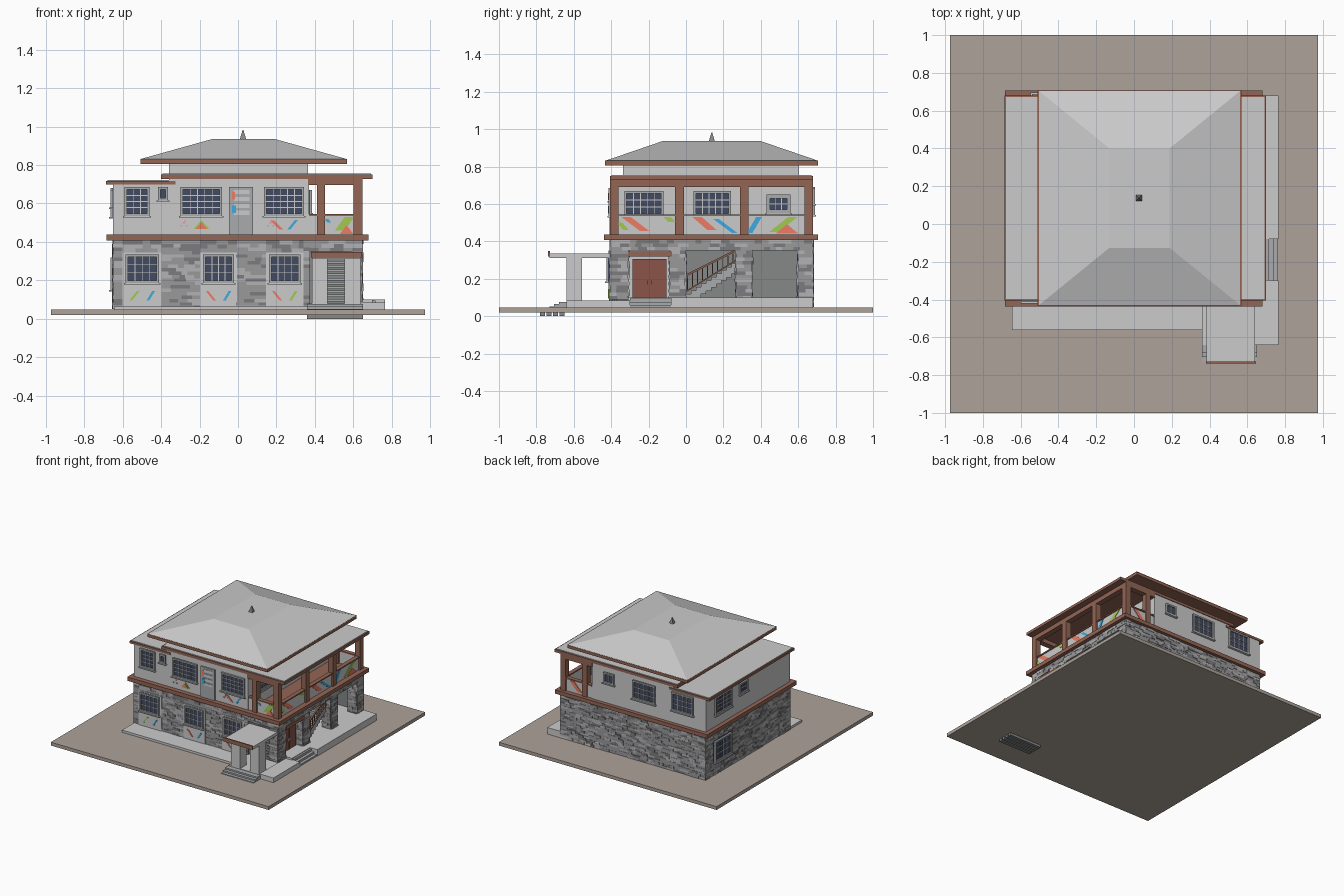
import bpy, bmesh, random
from mathutils import Vector

if "Cube" in bpy.data.objects:
    bpy.data.objects.remove(bpy.data.objects["Cube"])
random.seed(4)

COL = {'grey': None, 'brown': (.29, .13, .09, 1), 'door': (.26, .09, .065, 1), 'ground': (.42, .36, .32, 1),
       'glass': (.055, .07, .12, 1), 'dark': (.24, .25, .25, 1), 's1': (.2, .2, .21, 1), 's2': (.32, .32, .33, 1),
       's3': (.45, .45, .46, 1), 'orange': (.85, .2, .13, 1), 'blue': (.05, .4, .75, 1),
       'green': (.35, .6, .08, 1), 'pink': (.85, .25, .4, 1), 'frame': (.4, .41, .42, 1)}
MATS = {}


def mat(c):
    if c not in MATS:
        MATS[c] = bpy.data.materials.new(c)
        MATS[c].diffuse_color = COL[c] or (.8, .8, .8, 1)
    return MATS[c]


def place(side, plane, u, v, d):
    """Point at (u, v) on a wall, pushed outward by d."""
    return Vector({'front': (u, plane - d, v), 'back': (u, plane + d, v),
                   'right': (plane + d, u, v), 'left': (plane - d, u, v), 'up': (u, v, plane + d)}[side])


def build(name, prisms):
    """One object from prisms (side, plane, outline points, depth0, depth1, colour)."""
    bm = bmesh.new()
    used = []
    for side, plane, pts, d0, d1, c in prisms:
        if c not in used:
            used.append(c)
        a = [bm.verts.new(place(side, plane, u, v, d0)) for u, v in pts]
        b = [bm.verts.new(place(side, plane, u, v, d1)) for u, v in pts]
        n = len(pts)
        fs = [bm.faces.new(a[::-1]), bm.faces.new(b)]
        fs += [bm.faces.new((a[i], a[(i + 1) % n], b[(i + 1) % n], b[i])) for i in range(n)]
        for f in fs:
            f.material_index = used.index(c)
    bmesh.ops.recalc_face_normals(bm, faces=bm.faces)
    me = bpy.data.meshes.new(name)
    bm.to_mesh(me)
    bm.free()
    if used != ['grey']:
        for c in used:
            me.materials.append(mat(c))
    ob = bpy.data.objects.new(name, me)
    bpy.context.collection.objects.link(ob)
    return ob


def rect(u0, u1, v0, v1):
    return [(u0, v0), (u1, v0), (u1, v1), (u0, v1)]


def panel(side, plane, u0, u1, v0, v1, d0, d1, c='grey'):
    return (side, plane, rect(u0, u1, v0, v1), d0, d1, c)


def box(x0, x1, y0, y1, z0, z1, c='grey'):
    return ('up', 0, rect(x0, x1, y0, y1), z0, z1, c)


def window(name, side, plane, u0, u1, v0, v1, nu, nv, b=.013):
    p = [panel(side, plane, u0, u1, v0, v1, -.01, .004, 'glass')]
    for r in ((u0, u1, v1 - b, v1), (u0, u1, v0, v0 + b), (u0, u0 + b, v0 + b, v1 - b), (u1 - b, u1, v0 + b, v1 - b)):
        p.append(panel(side, plane, *r, -.01, .014, 'frame'))
    p.append(panel(side, plane, u0 - .008, u1 + .008, v0 - .008, v0, -.01, .02, 'grey'))
    for i in range(1, nu):
        u = u0 + b + (u1 - u0 - 2 * b) * i / nu
        p.append(panel(side, plane, u - .002, u + .002, v0 + b, v1 - b, 0, .009, 'grey'))
    for i in range(1, nv):
        v = v0 + b + (v1 - v0 - 2 * b) * i / nv
        p.append(panel(side, plane, u0 + b, u1 - b, v - .002, v + .002, 0, .008, 'grey'))
    build(name, p)


def bricks(side, plane, u0, u1, v0, v1):
    out, rows = [], max(1, round((v1 - v0) / .018))
    h = (v1 - v0) / rows
    for r in range(rows):
        u = u0
        while u < u1 - .001:
            e = u + random.uniform(.03, .07)
            e = u1 if e > u1 - .02 else e
            out.append(panel(side, plane, u, e, v0 + r * h, v0 + (r + 1) * h, -.004,
                             random.uniform(.004, .01), random.choice(('s1', 's2', 's2', 's3'))))
            u = e
    return out


def stripe(side, plane, u0, v0, u1, v1, w, c):
    return (side, plane, [(u0 - w / 2, v0), (u0 + w / 2, v0), (u1 + w / 2, v1), (u1 - w / 2, v1)], 0, .004, c)


def tri(side, plane, u, v, w, h, c, d=.004):
    return (side, plane, [(u - w / 2, v), (u + w / 2, v), (u, v + h)], 0, d, c)


# Ground, plinths and steps
build('ground_slab', [box(-.974, .974, -1, 1, .02, .047, 'ground')])
build('front_plinth', [box(-.645, .36, -.56, -.39, .047, .065), box(.36, .65, -.64, -.39, .047, .08)])
build('side_plinth', [box(.3, .765, -.01, .68, .047, .1), box(.3, .7, -.31, -.01, .047, .1),
                      box(.7, .765, -.08, -.01, .047, .1), box(.64, .765, -.64, -.3, .047, .085)])
build('side_steps', [box(.69, .715 + i * .023, -.3, -.08, .047, .095 - i * .018, 'frame') for i in range(3)])
build('front_steps', [box(.36, .65, -.68 - i * .025, -.63, .047, .076 - i * .012, 'frame') for i in range(3)])
build('sunken_steps', [box(.36, .65, -.78 + i * .035, -.755 + i * .035, 0, .025, 'dark') for i in range(4)])

# Lower storey core and stone cladding
build('lower_walls', [box(-.645, .37, -.398, .675, .047, .41, 'dark'), box(.36, .645, .65, .675, .047, .41, 'dark'),
                      box(.36, .6, -.385, -.37, .08, .41, 'dark')])
st = []
for a, b in ((-.65, -.6), (-.397, -.198), (-.005, .146), (.34, .375)):
    st += bricks('front', -.4, a, b, .05, .407)
for a, b in ((-.6, -.397), (-.198, -.005), (.146, .34)):
    st += bricks('front', -.4, a, b, .345, .407)
st += bricks('back', .675, -.65, .65, .05, .407)
for a, b, c, d in ((-.4, .34, .05, .407), (.58, .68, .05, .407), (.34, .58, .05, .14), (.34, .58, .33, .407)):
    st += bricks('left', -.645, a, b, c, d)
build('stone_cladding', st)
st = [box(.6, .642, -.4, .675, .35, .41, 's2'), box(.37, .642, -.4, -.36, .35, .41, 's2')]
for a, b in ((-.405, -.31), (-.085, -.005), (.27, .35), (.6, .675)):
    st += [box(.565, .642, a, b, .09, .41, 's2')] + bricks('right', .642, a, b, .09, .35)
    st += bricks('front', a, .565, .642, .09, .35) + bricks('back', b, .565, .642, .09, .35)
st += bricks('right', .642, -.405, .675, .35, .407) + bricks('front', -.4, .37, .645, .35, .407)
build('stone_columns', st)

# Lower front window bays with painted stripes
F = -.412
for i, (a, b, c1, c2) in enumerate(((-.6, -.397, 'green', 'blue'), (-.198, -.005, 'orange', 'blue'),
                                    (.146, .34, 'orange', 'green'))):
    build('bay_panel', [panel('front', -.4, a, b, .065, .345, -.01, .012)])
    window('lower_window', 'front', F, a + .015, b - .015, .185, .335, 4, 3)
    m, s = (a + b) / 2, (.02, -.02, -.02)[i]
    build('bay_stripes', [stripe('front', F, m - .04 - s, .095, m - .04 + s, .145, .014, c1),
                          stripe('front', F, m + .03, .095, m + .06, .145, .014, c2)])
window('left_lower_window', 'left', -.65, .355, .565, .15, .32, 4, 3)

# Side entrance door
build('side_entrance', [box(.53, .58, -.31, -.085, .1, .35), box(.575, .652, -.31, -.075, .318, .345, 'brown'),
                        box(.57, .592, -.285, -.105, .1, .305, 'door'), box(.59, .596, -.196, -.194, .1, .305, 's1'),
                        box(.59, .602, -.208, -.203, .17, .19), box(.59, .602, -.187, -.182, .17, .19)])

# Outside stair with railing
N = 10
build('stair', [box(.48, .6, i * .027, (i + 1) * .027, .1 + max(0, i - 2) * .018, .12 + i * .018, 'frame') for i in range(N)])
rail = [('right', .6, [(-.005, .21), (.275, .35), (.275, .362), (-.005, .222)], 0, .012, 'brown'),
        ('right', .6, [(-.005, .125), (.275, .3), (.275, .308), (-.005, .133)], 0, .012, 'brown')]
rail += [panel('right', .6, .005 + i * .027, .01 + i * .027, .135 + i * .017, .214 + i * .0135, .002, .008, 'brown') for i in range(N)]
build('stair_railing', rail)

# Front porch
build('porch_canopy', [box(.384, .64, -.73, -.4, .312, .335), box(.38, .645, -.738, -.728, .318, .348, 'brown')])
build('porch_columns', [box(.385, .465, -.64, -.556, .07, .312), box(.555, .638, -.64, -.556, .07, .312)])
build('slatted_door', [box(.45, .57, -.395, -.38, .08, .33, 'dark')] +
      [box(.455, .565, -.404, -.39, .09 + i * .022, .103 + i * .022, 'frame') for i in range(11)])

# Floor band and upper storey walls
build('floor_band', [box(-.684, .679, -.438, .706, .407, .438, 'brown')])
build('upper_walls', [box(-.65, -.33, -.4, .675, .438, .7), box(-.36, .37, -.4, .675, .438, .73),
                      box(-.36, .365, -.337, .604, .73, .806)])
for a, b, n, m, v in ((-.59, -.46, 3, 4, .535), (-.417, -.365, 1, 1, .615), (-.3, -.083, 5, 4, .535), (.136, .344, 5, 4, .535)):
    window('upper_front_window', 'front', -.4, a, b, v, .685, n, m)
build('balcony_door', [panel('front', -.4, -.047, .078, .438, .685, 0, .01, 'frame')] +
      [panel('front', -.4, -.02, .06, .54 + i * .036, .562 + i * .036, 0, .014) for i in range(4)] +
      [panel('front', -.41, -.03, -.01, .55, .59, 0, .006, 'blue'), panel('front', -.41, -.03, -.015, .62, .66, 0, .006, 'orange')])
for a, b, v0, v1, n, m in ((-.33, -.12, .535, .67, 5, 3), (.04, .24, .535, .67, 5, 3), (.43, .56, .55, .65, 3, 2)):
    window('terrace_window', 'right', .37, a, b, v0, v1, n, m, .02 if n == 3 else .013)
for a, b, v0, n in ((.165, .26, .6, 2), (-.2, 0, .54, 4), (-.54, -.35, .54, 4)):
    window('back_window', 'back', .675, a, b, v0, .69 if n == 4 else .685, n, n - 1)
window('left_upper_window', 'left', -.65, .355, .565, .53, .68, 4, 4)
window('left_small_window', 'left', -.65, .15, .25, .58, .67, 2, 2)

# Wall art below the upper front windows
A = -.4
build('front_wall_art', [tri('front', A, -.19, .468, .08, .045, 'green'), tri('front', A, -.19, .468, .055, .035, 'orange', .007),
                         stripe('front', A, .18, .51, .225, .465, .02, 'orange'), stripe('front', A, .265, .465, .305, .515, .016, 'blue')] +
      [panel('front', A, u + du, u + du + .008, v, v + .008, 0, .004, 'pink')
       for u in (-.3, .15) for du, v in ((0, .48), (.015, .495), (.03, .48), (.022, .505))])

# Terrace columns, beams and parapets
tc = [box(.602, .647, a, a + .046, .438, .73, 'brown') for a in (-.406, -.058, .288, .634)]
tc += [box(.41, .452, a, a + .046, .438, .73, 'brown') for a in (-.406, .634)]
tc += [box(.602, .647, -.406, .68, .692, .73, 'brown')]
tc += [box(.365, .647, a, a + .046, .695, .73, 'brown') for a in (-.406, .634)]
build('terrace_frame', tc)
build('terrace_parapet', [box(.615, .635, -.39, .665, .438, .535), box(.608, .642, -.39, .665, .535, .545, 'brown')] +
      [box(.37, .635, a, a + .02, .438, .535) for a in (-.395, .65)] +
      [box(.37, .635, a - .007, a + .027, .535, .545, 'brown') for a in (-.395, .65)])
R = .635
build('parapet_art', [stripe('right', R, -.32, .53, -.22, .455, .05, 'orange'), stripe('right', R, -.355, .5, -.32, .46, .03, 'green'),
                      stripe('right', R, -.1, .53, -.075, .505, .04, 'green'), stripe('right', R, .06, .53, .14, .46, .05, 'orange'),
                      stripe('right', R, .16, .52, .26, .445, .03, 'blue'), stripe('right', R, .34, .445, .39, .53, .03, 'blue'),
                      stripe('right', R, .47, .45, .57, .53, .05, 'green'), tri('right', R, .54, .442, .12, .05, 'orange', .007),
                      stripe('front', -.395, .53, .46, .58, .53, .05, 'green'), tri('front', -.395, .565, .442, .07, .045, 'orange', .007),
                      stripe('front', -.395, .46, .52, .475, .5, .02, 'blue'),
                      stripe('back', .67, .48, .455, .55, .53, .04, 'orange')])

# Lower flat roofs with brown rims
build('flat_roof_right', [box(-.4, .7, -.406, .68, .728, .75, 'brown'), box(-.392, .692, -.398, .672, .75, .755)])
build('flat_roof_left', [box(-.686, -.325, -.406, .68, .698, .716, 'brown'), box(-.678, -.325, -.398, .672, .716, .721)])

# Hip roof with flat top: taper the upper face of a slab
build('hip_roof_fascia', [box(-.507, .566, -.432, .707, .806, .832, 'brown')])
hip = build('hip_roof', [box(-.51, .569, -.435, .71, .83, .936)])
for v in hip.data.vertices:
    if v.co.z > .9:
        v.co.x = -.13 if v.co.x < 0 else .188
        v.co.y = -.126 if v.co.y < 0 else .4

# Finial
bpy.ops.mesh.primitive_cone_add(vertices=4, radius1=.024, radius2=.003, depth=.05, location=(.026, .138, .957), rotation=(0, 0, .785))
bpy.context.object.name = 'finial'
bpy.context.object.data.materials.append(mat('dark'))

for m in bpy.data.materials:
    if m.users and not m.is_grease_pencil:
        m.use_nodes = True
        m.node_tree.nodes["Principled BSDF"].inputs["Base Color"].default_value = m.diffuse_color
